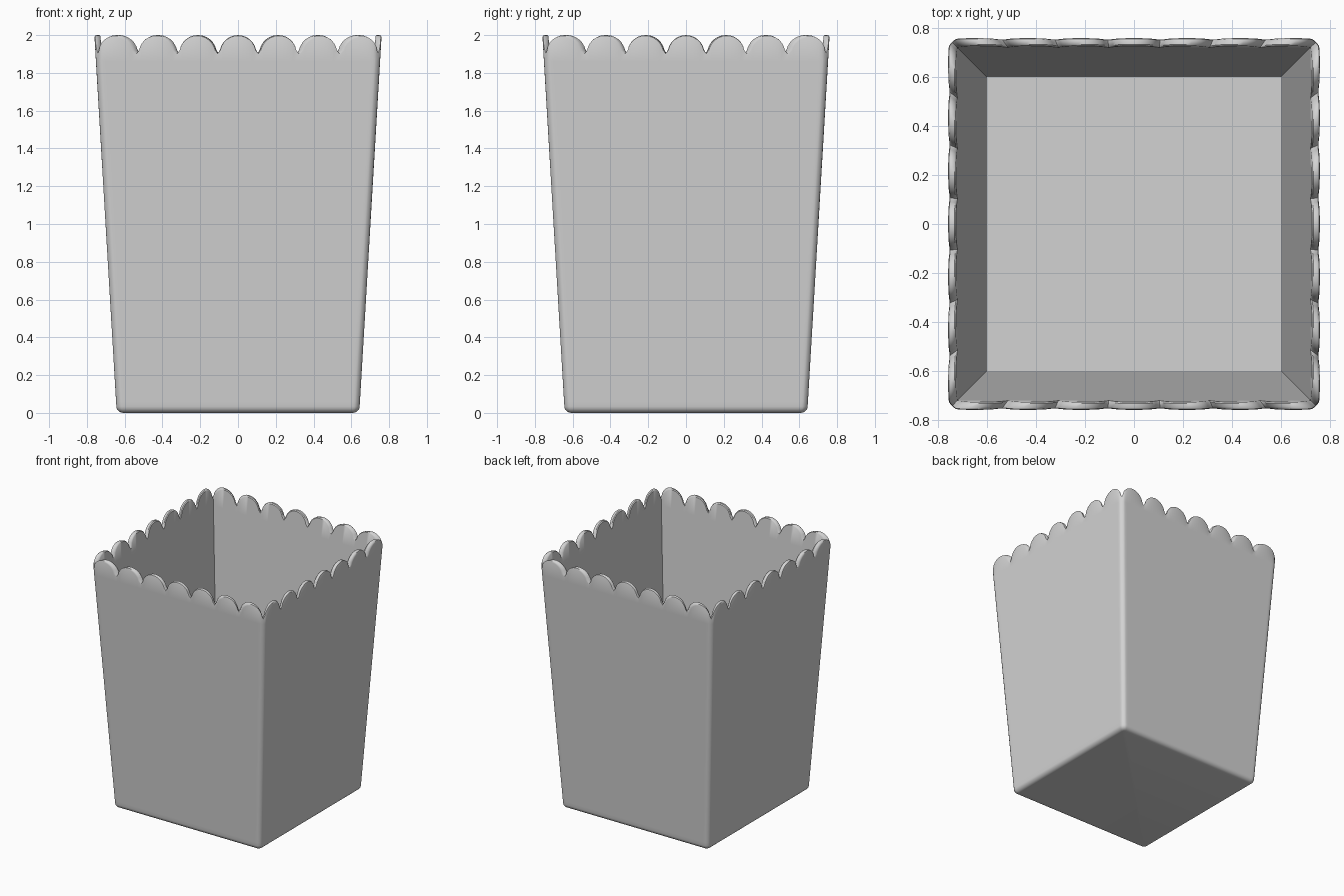
import bpy, bmesh, math

if "Cube" in bpy.data.objects:
    bpy.data.objects.remove(bpy.data.objects["Cube"])

PITCHES = 7            # scallops per side
RIM_HALF = 0.7575      # half width at scallop height
PITCH = 2 * RIM_HALF / PITCHES
RADIUS = 0.1           # scallop radius
CORNER = 0.036         # rounding of the upright edges
BASE = 0.034           # rounding of the bottom edge


def outer(z):
    return 0.642 + 0.0592 * z


def inner(z):
    return 0.60 + 0.0655 * (z - 0.04)


def scallop_columns(d):
    """Position along a side (-1..1) and rim height, shrunk inward by d."""
    cols = []
    for i in range(PITCHES):
        c = -RIM_HALF + (i + 0.5) * PITCH
        cols.append(((c - PITCH / 2) / RIM_HALF, 1.905 - d))
        for k in range(-6, 7):
            a = math.radians(13 * k)
            r = RADIUS - d
            cols.append(((c + r * math.sin(a)) / RIM_HALF, 1.9 + r * math.cos(a)))
    return cols


def square_point(u, w, r, side):
    """Point on a square of half width w with corners rounded by r."""
    x, y, c = u * w, -w, w - r
    if r > 0 and abs(x) > c:
        s = 1 if x > 0 else -1
        dx, dy = x - s * c, y + c
        n = math.hypot(dx, dy)
        x, y = s * c + dx / n * r, -c + dy / n * r
    for _ in range(side):
        x, y = -y, x
    return x, y


# Each row: width function, inset, corner radius, fixed height or None, scallop shrink
rows = []
for k in range(6):     # rounded bottom edge
    a = math.radians(18 * k)
    inset = BASE * (1 - math.sin(a))
    rows.append((outer, inset, CORNER - inset, BASE * (1 - math.cos(a)), 0.012))
rows += [
    (outer, 0, CORNER, 0.06, 0.012),
    (outer, 0, CORNER, 1.86, 0.012),
    (outer, 0, CORNER, None, 0.012),            # rounded scalloped rim
    (outer, 0.0035, CORNER - 0.0035, None, 0.0035),
    (outer, 0.012, CORNER - 0.012, None, 0),
    (inner, -0.006, 0.006, None, 0),
    (inner, 0, 0, None, 0.006),
    (inner, 0, 0, 1.85, 0.006),                 # inside wall down to the floor
    (inner, 0, 0, 0.04, 0.006),
]

bm = bmesh.new()
loops = []
for width, inset, r, height, d in rows:
    loop = []
    for side in range(4):
        for u, top in scallop_columns(d):
            z = top if height is None else height
            x, y = square_point(u, width(z) - inset, r, side)
            loop.append(bm.verts.new((x, y, z)))
    loops.append(loop)

for lo, hi in zip(loops, loops[1:]):
    n = len(lo)
    for i in range(n):
        j = (i + 1) % n
        bm.faces.new((lo[i], lo[j], hi[j], hi[i]))
bm.faces.new(list(reversed(loops[0])))          # underside
bm.faces.new(loops[-1])                         # inside floor
bmesh.ops.recalc_face_normals(bm, faces=bm.faces)

mesh = bpy.data.meshes.new("scalloped_box")
bm.to_mesh(mesh)
bm.free()
box = bpy.data.objects.new("scalloped_box", mesh)
bpy.context.collection.objects.link(box)

grey = bpy.data.materials.new("light_grey")
grey.diffuse_color = (0.65, 0.65, 0.65, 1)
grey.use_nodes = True
grey.node_tree.nodes["Principled BSDF"].inputs["Base Color"].default_value = grey.diffuse_color
mesh.materials.append(grey)

bpy.context.view_layer.objects.active = box
box.select_set(True)
bpy.ops.object.shade_smooth_by_angle(angle=math.radians(40))
